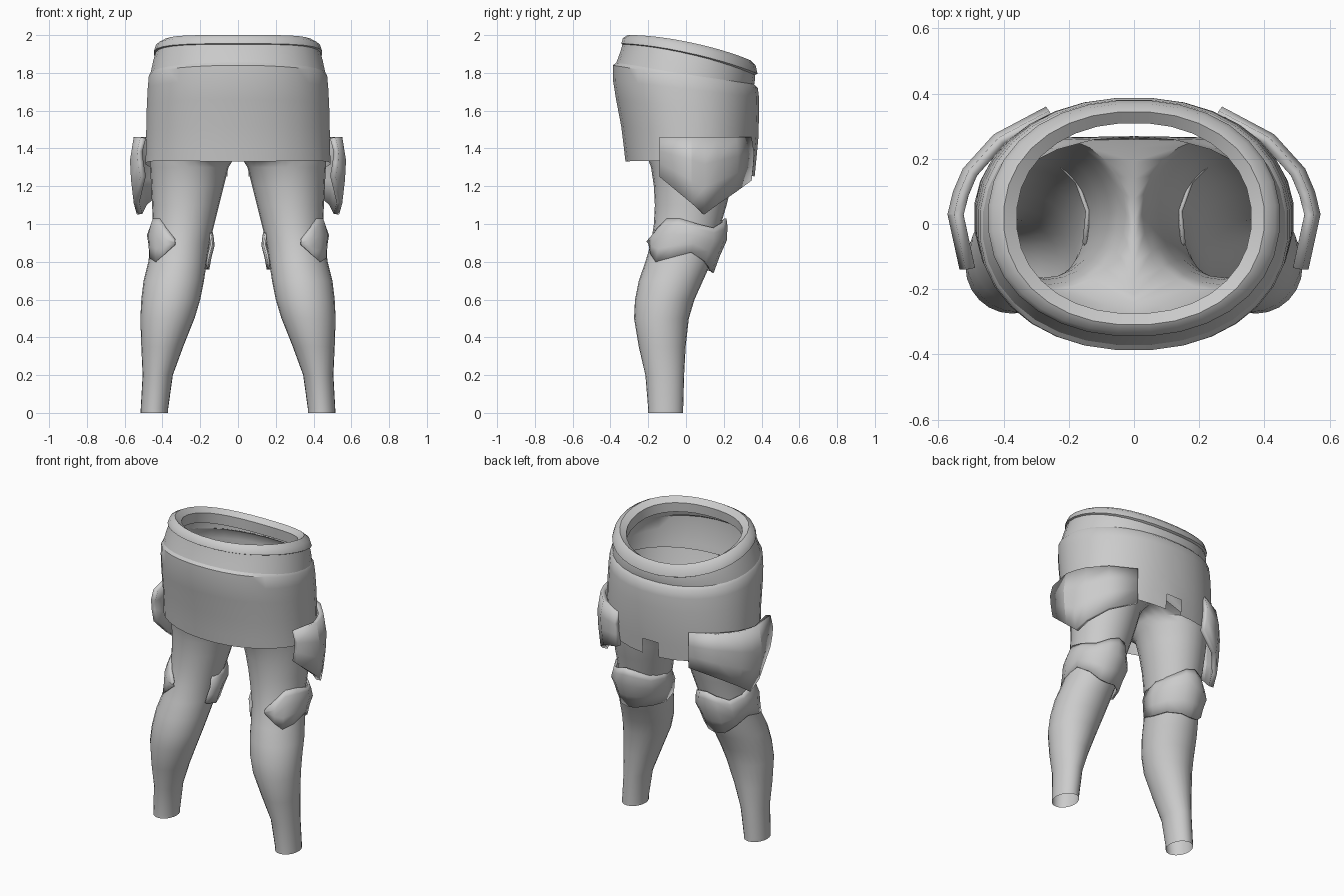
import bpy, bmesh
from math import sin, cos, radians, pi

old = bpy.data.objects.get("Cube")
if old:
    bpy.data.objects.remove(old, do_unlink=True)

cloth = bpy.data.materials.new("plain_grey")
cloth.use_nodes = True
cloth.diffuse_color = (0.6, 0.6, 0.6, 1)
cloth.node_tree.nodes["Principled BSDF"].inputs["Base Color"].default_value = (0.6, 0.6, 0.6, 1)


def loft(name, rows, closed=True, drop=None, mirror=False, thick=0, wrap=False, angle=40):
    """Skin rows of points; drop(face) removes unwanted faces."""
    bm = bmesh.new()
    grid = [[bm.verts.new(p) for p in row] for row in rows]
    n = len(rows[0])
    pairs = list(zip(grid, grid[1:]))
    if wrap:
        pairs.append((grid[-1], grid[0]))
    for a, b in pairs:
        for i in range(n if closed else n - 1):
            j = (i + 1) % n
            bm.faces.new((a[i], a[j], b[j], b[i]))
    if drop:
        bmesh.ops.delete(bm, geom=[f for f in bm.faces if drop(f)], context='FACES')
    bmesh.ops.recalc_face_normals(bm, faces=bm.faces)
    mesh = bpy.data.meshes.new(name)
    bm.to_mesh(mesh)
    bm.free()
    mesh.materials.append(cloth)
    ob = bpy.data.objects.new(name, mesh)
    bpy.context.collection.objects.link(ob)
    bpy.ops.object.select_all(action='DESELECT')
    ob.select_set(True)
    bpy.context.view_layer.objects.active = ob
    bpy.ops.object.shade_smooth_by_angle(angle=radians(angle))
    if thick:
        mod = ob.modifiers.new("thickness", 'SOLIDIFY')
        mod.thickness, mod.offset = thick, -1
    if mirror:
        mod = ob.modifiers.new("mirror", 'MIRROR')
        mod.merge_threshold = 0.002
    return ob


def spow(v, e):
    return (1 if v > 0 else -1) * abs(v) ** e


def hoop(rx, y0, y1, z0, z1, bow=0, n=32):
    """Tilted oval: z0 at its -y end, z1 at its +y end."""
    pts = []
    for i in range(n):
        t = 2 * pi * (i + 0.5) / n
        s, c = spow(sin(t), 0.93), spow(cos(t), 0.93)
        z = (z0 + z1) / 2 + (z1 - z0) / 2 * s + bow * c * c
        pts.append((rx * c, (y0 + y1) / 2 + (y1 - y0) / 2 * s, z))
    return pts


# Rolled rim of the waist
loft("waist_roll", [hoop(*r) for r in (
    (0.36, -0.28, 0.315, 1.91, 1.77, 0.03),
    (0.36, -0.275, 0.31, 1.97, 1.84, 0.03),
    (0.40, -0.31, 0.345, 2.0, 1.865, 0.03),
    (0.435, -0.335, 0.37, 1.985, 1.84, 0.03),
    (0.448, -0.345, 0.38, 1.955, 1.795, 0.03),
    (0.42, -0.32, 0.35, 1.94, 1.78, 0.03))], wrap=True, angle=50)

# Belt band below the rim
loft("waist_band", [hoop(*r) for r in (
    (0.435, -0.335, 0.365, 1.96, 1.80, 0.03),
    (0.45, -0.35, 0.368, 1.91, 1.77, 0.02),
    (0.465, -0.372, 0.362, 1.85, 1.735))])

# Skirt with a square notch in the middle of its +y hem
loft("skirt", [hoop(*r) for r in (
    (0.462, -0.372, 0.362, 1.855, 1.74),
    (0.474, -0.388, 0.382, 1.84, 1.72),
    (0.48, -0.388, 0.388, 1.76, 1.67),
    (0.485, -0.372, 0.388, 1.66, 1.58),
    (0.488, -0.345, 0.385, 1.52, 1.46),
    (0.49, -0.33, 0.375, 1.40, 1.35),
    (0.492, -0.322, 0.365, 1.33, 1.25, 0.03))],
    drop=lambda f: abs(f.calc_center_median().x) < 0.02
    and f.calc_center_median().y > 0 and f.calc_center_median().z < 1.34)


def leg_ring(z, x0, x1, y0, y1, n=24):
    """Leg section; negative x is clamped to the mirror plane."""
    pts = []
    for i in range(n):
        t = 2 * pi * i / n
        x = (x0 + x1) / 2 + (x1 - x0) / 2 * cos(t)
        pts.append((max(0, x), (y0 + y1) / 2 + (y1 - y0) / 2 * sin(t), z))
    return pts


# Trouser legs, joined at the crotch and open at both ends
loft("trouser_legs", [leg_ring(*r) for r in (
    (0.0, 0.37, 0.515, -0.2, -0.015),
    (0.02, 0.37, 0.515, -0.2, -0.015),
    (0.2, 0.345, 0.505, -0.215, -0.01),
    (0.35, 0.29, 0.512, -0.25, -0.002),
    (0.5, 0.23, 0.517, -0.275, 0.015),
    (0.6, 0.2, 0.512, -0.27, 0.045),
    (0.7, 0.18, 0.5, -0.25, 0.09),
    (0.8, 0.165, 0.475, -0.215, 0.135),
    (0.9, 0.15, 0.46, -0.185, 0.165),
    (1.0, 0.125, 0.45, -0.17, 0.185),
    (1.1, 0.1, 0.455, -0.165, 0.215),
    (1.2, 0.075, 0.46, -0.17, 0.24),
    (1.3, 0.05, 0.465, -0.185, 0.26),
    (1.34, 0.025, 0.467, -0.2, 0.265),
    (1.40, -0.3, 0.468, -0.25, 0.268),
    (1.52, -0.46, 0.468, -0.31, 0.268),
    (1.64, -0.46, 0.465, -0.345, 0.27))],
    drop=lambda f: all(v.co.x < 0.001 for v in f.verts), mirror=True)

# Knee pad: a bulging shell round the outer side, kneecap and inner side
knee = ((-80, 0.89, 0.92), (-60, 0.84, 0.98), (-42, 0.80, 1.03), (-18, 0.82, 1.03),
        (15, 0.85, 1.0), (45, 0.80, 0.98), (70, 0.75, 1.01), (90, 0.74, 1.03),
        (110, 0.75, 1.02), (140, 0.76, 0.98), (170, 0.76, 0.97), (200, 0.79, 0.96))
rows = []
for f, bulge in ((0, 0.018), (0.3, 0.028), (0.6, 0.045), (0.85, 0.03), (1, 0.014)):
    row = []
    for deg, low, high in knee:
        t, z = radians(deg), low + (high - low) * f
        lean = z - 0.9
        cap = bulge * (0.6 + 0.4 * max(0, sin(t)))
        row.append((0.305 - 0.08 * lean + (0.155 + cap) * cos(t),
                    -0.01 + 0.25 * lean + (0.178 + cap) * sin(t), z))
    rows.append(row)
loft("knee_pad", rows, closed=False, mirror=True, thick=0.012)

# Thigh guard: pointed plate wrapping the outer thigh
guard = ((0.535, -0.14, 1.25), (0.572, 0.03, 1.11), (0.555, 0.1, 1.05),
         (0.525, 0.17, 1.10), (0.43, 0.275, 1.17), (0.27, 0.36, 1.23))
rows = []
for f, scale in ((0, 0.965), (0.35, 0.99), (0.65, 1.0), (1, 0.965)):
    rows.append([(x * scale, y * (scale if y > 0 else 1), low + (1.46 - low) * f)
                 for x, y, low in guard])
loft("thigh_guard", rows, closed=False, mirror=True, thick=0.03, angle=25)
